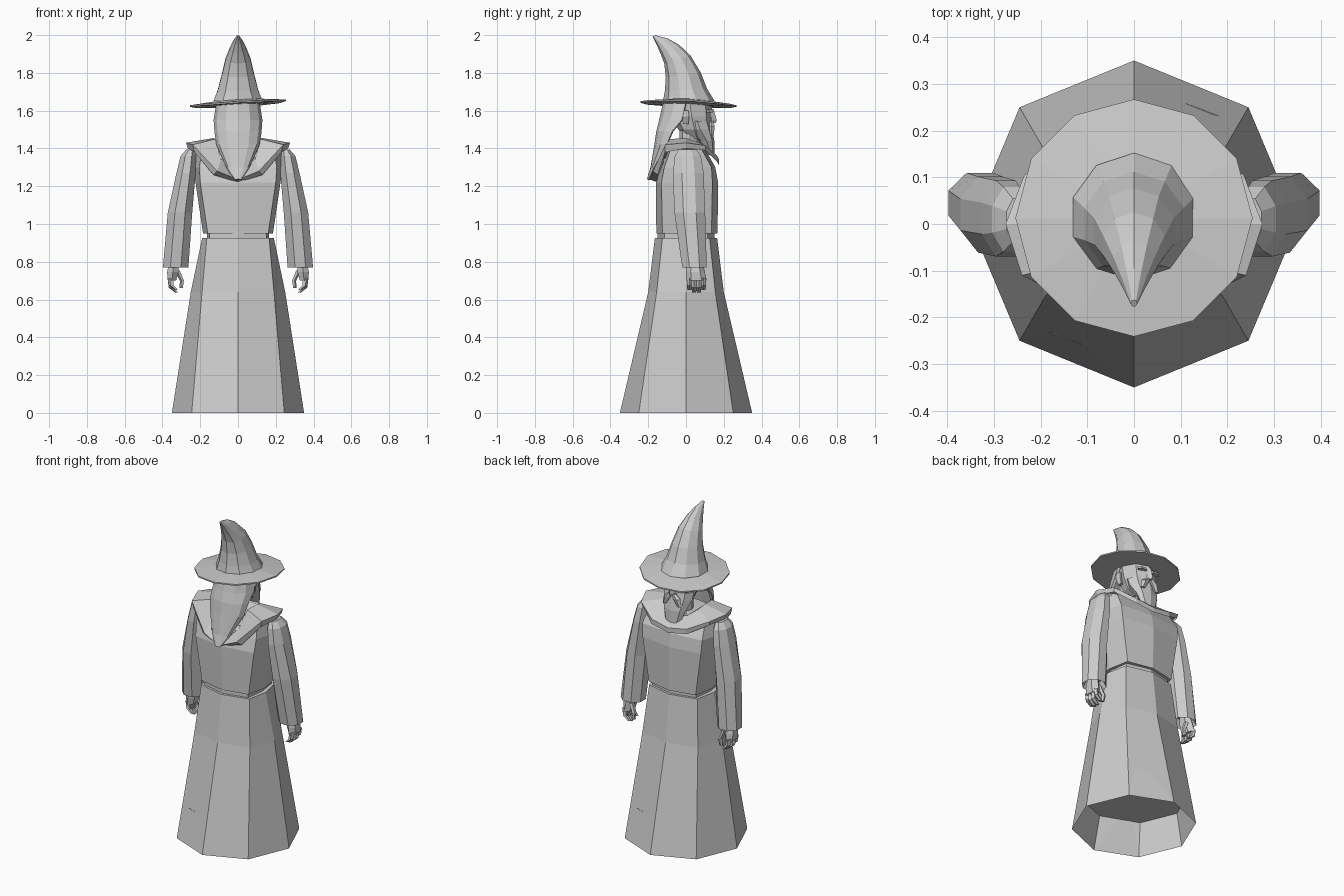
import bpy
from math import sin, cos, pi


def mesh(name, verts, faces, thick=0, mirror=False):
    me = bpy.data.meshes.new(name)
    me.from_pydata(verts, [], faces)
    ob = bpy.data.objects.new(name, me)
    bpy.context.collection.objects.link(ob)
    if thick:
        m = ob.modifiers.new("thickness", 'SOLIDIFY')
        m.thickness = thick
        m.offset = 0
    if mirror:
        m = ob.modifiers.new("mirror", 'MIRROR')
        m.use_clip = False
        m.use_mirror_merge = False
    return ob


def loft(name, rings, bottom=True, top=True, closed=True, **kw):
    n = len(rings[0])
    verts = [p for r in rings for p in r]
    faces = []
    for i in range(len(rings) - 1):
        for j in range(n if closed else n - 1):
            k = (j + 1) % n
            faces.append((i*n + j, i*n + k, (i+1)*n + k, (i+1)*n + j))
    if closed and bottom:
        faces.append(tuple(reversed(range(n))))
    if closed and top:
        faces.append(tuple(range((len(rings)-1)*n, len(rings)*n)))
    return mesh(name, verts, faces, **kw)


def oval(x, y, z, rx, ry, n=8, slope=0, start=0):
    """Ring of n points; slope tilts it along y."""
    out = []
    for i in range(n):
        a = start + 2*pi*i/n
        dy = ry*sin(a)
        out.append((x + rx*cos(a), y + dy, z + slope*dy))
    return out


def oct_ring(z, rx, ry, cx, cy, y=0):
    """Eight-sided garment section with its own diagonal corners."""
    return [(px, y + py, z) for px, py in
            ((rx, 0), (cx, cy), (0, ry), (-cx, cy),
             (-rx, 0), (-cx, -cy), (0, -ry), (cx, -cy))]


def both(half):
    """Complete a back-to-front half outline into a symmetric loop."""
    return half + [(-x, y, z) for x, y, z in reversed(half[1:-1])]


# Skirt of the robe, with a recessed underside
loft("robe_skirt", [oct_ring(0.20, .315, .30, .225, .215),
                    oct_ring(0, .35, .35, .245, .25),
                    oct_ring(.64, .25, .20, .19, .155),
                    oct_ring(.925, .19, .165, .165, .125)])

# Belt and bodice
loft("belt", [oct_ring(.915, .165, .15, .15, .115),
              oct_ring(.97, .165, .15, .15, .115)])
loft("robe_body", [oct_ring(.95, .185, .162, .16, .13, .005),
                   oct_ring(1.22, .225, .165, .20, .135, .005),
                   oct_ring(1.30, .235, .145, .205, .125, .01),
                   oct_ring(1.40, .24, .10, .19, .08)])

# Shoulder mantle with the hood point at -y
under = [(0, -.15, 1.22), (.13, -.15, 1.26), (.23, -.11, 1.38), (.265, 0, 1.40),
         (.23, .10, 1.39), (.12, .165, 1.33), (0, .175, 1.31)]
rim = [(0, -.19, 1.235), (.11, -.175, 1.28), (.24, -.11, 1.42), (.275, 0, 1.43),
       (.235, .105, 1.415), (.12, .165, 1.36), (0, .175, 1.34)]
inner = [(0, -.12, 1.25), (.09, -.12, 1.34), (.12, -.08, 1.45), (.13, 0, 1.455),
         (.12, .05, 1.44), (.08, .10, 1.41), (0, .12, 1.39)]
loft("shoulder_mantle", [both(under), both(rim), both(inner)], False, True)

# Rolled hem layer under the mantle at the shoulders
loft("shoulder_trim", [oval(0, 0, 1.37, .235, .10),
                       oval(0, 0, 1.395, .255, .115),
                       oval(0, 0, 1.41, .25, .11)])

# Neck, head and nose
loft("neck", [oval(0, .02, 1.38, .055, .055), oval(0, .02, 1.54, .055, .055)])
loft("head", [oval(0, .06, 1.45, .05, .05), oval(0, .045, 1.50, .085, .085),
              oval(0, .03, 1.57, .10, .11), oval(0, .02, 1.65, .105, .115)])
loft("nose", [oval(0, .135, 1.535, .022, .022, 4), oval(0, .135, 1.55, .02, .028, 4),
              oval(0, .13, 1.61, .01, .015, 4)])
loft("eyebrows", [oval(.042, .125, 1.59, .035, .02, 6),
                  oval(.042, .12, 1.605, .035, .02, 6)], mirror=True)

# Ears
loft("ear", [oval(.10, .0, 1.53, .01, .015, 6), oval(.112, -.005, 1.57, .012, .025, 6),
             oval(.108, -.005, 1.60, .01, .02, 6)], mirror=True)

# Beard and moustache
loft("beard", [oval(0, .13, 1.365, .05, .02, 8), oval(0, .11, 1.44, .075, .04, 8),
               oval(0, .075, 1.50, .095, .065, 8), oval(0, .06, 1.545, .098, .07, 8)])
loft("moustache", [oval(.05, .135, 1.47, .014, .012, 5),
                   oval(.032, .135, 1.515, .025, .018, 5),
                   oval(.012, .135, 1.54, .012, .012, 5)], mirror=True)

# Long hair hanging to a point down the -y side
rows = []
for z, w, y_side, y_mid in ((1.64, .108, .0, -.115), (1.55, .122, -.02, -.135),
                            (1.49, .118, -.07, -.15), (1.42, .108, -.10, -.16),
                            (1.30, .055, -.165, -.18), (1.235, .012, -.195, -.20)):
    rows.append([(-w*cos(pi*i/6), y_side + (y_mid - y_side)*sin(pi*i/6), z)
                 for i in range(7)])
loft("hair", rows, closed=False, thick=.015)

# Hat: drooping 12-sided brim and a crown curling to -y
def brim(r, z):
    return [(x, y, z + .06*x - .08*abs(y)*(y > 0) - .02*abs(x))
            for x, y, _ in oval(0, .013, 0, r, r, 12)]

loft("hat_brim", [brim(.12, 1.635), brim(.254, 1.642), brim(.254, 1.65), brim(.12, 1.66)])
loft("hat_crown", [oval(0, .015, z, 0.137, .137, 10, 0, pi/10) if z < 1.66 else
                   oval(0, y, z, rx, ry, 10, s, pi/10)
                   for z, y, rx, ry, s in
                   ((1.65, 0, 0, 0, 0), (1.71, .0, .112, .112, .05),
                    (1.79, -.015, .09, .092, .15), (1.87, -.045, .07, .07, .3),
                    (1.925, -.085, .047, .05, .45), (1.965, -.125, .027, .03, .55),
                    (1.996, -.17, .007, .007, .5))])

# Sleeves, open at the cuff with a recessed inside
loft("sleeve", [oval(.325, .04, .82, .05, .05, 8, 0, pi/8),
                oval(.33, .045, .77, .073, .07, 8, 0, pi/8),
                oval(.307, .02, 1.06, .07, .088, 8, 0, pi/8),
                oval(.275, .012, 1.27, .055, .088, 8, 0, pi/8),
                oval(.262, .01, 1.36, .045, .075, 8, 0, pi/8),
                oval(.25, .008, 1.395, .025, .05, 8, 0, pi/8)], mirror=True)

# Hands: palm, four curled fingers, thumb
loft("palm", [oval(.35, .055, .70, .025, .055, 6, 0, pi/6),
              oval(.345, .05, .745, .035, .05, 6, 0, pi/6),
              oval(.335, .045, .83, .028, .035, 6, 0, pi/6)], mirror=True)
for i in range(4):
    y = .018 + .025*i
    drop = .012*(i in (1, 2))
    loft("finger", [oval(.325, y, .65 - drop, .009, .011, 5),
                    oval(.352, y, .675 - drop, .015, .014, 5),
                    oval(.357, y, .715, .016, .014, 5)], mirror=True)
loft("thumb", [oval(.30, .085, .66, .009, .01, 5), oval(.296, .085, .70, .012, .014, 5),
               oval(.32, .075, .755, .014, .018, 5)], mirror=True)
